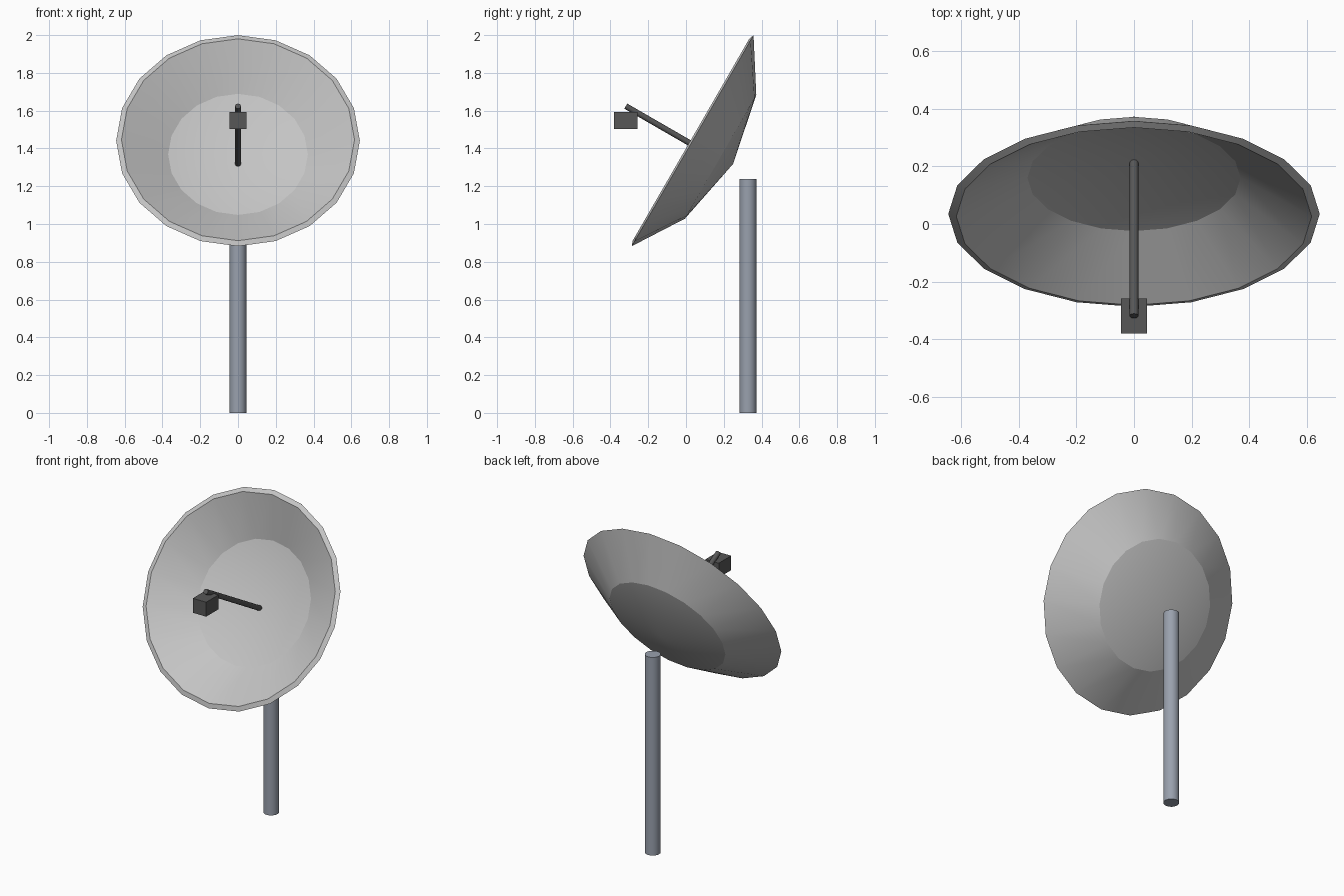
import bpy, bmesh, math
from mathutils import Vector, Matrix

if "Cube" in bpy.data.objects:
    bpy.data.objects.remove(bpy.data.objects["Cube"])


def material(name, rgb):
    m = bpy.data.materials.new(name)
    m.diffuse_color = (*rgb, 1.0)
    m.use_nodes = True
    m.node_tree.nodes["Principled BSDF"].inputs["Base Color"].default_value = m.diffuse_color
    return m


DISH = material("light grey", (0.55, 0.55, 0.55))
POLE = material("blue grey metal", (0.32, 0.355, 0.42))
DARK = material("charcoal", (0.095, 0.095, 0.095))


def add_object(name, bm, mat, smooth_angle=None):
    bmesh.ops.recalc_face_normals(bm, faces=bm.faces)
    mesh = bpy.data.meshes.new(name)
    bm.to_mesh(mesh)
    bm.free()
    mesh.materials.append(mat)
    ob = bpy.data.objects.new(name, mesh)
    bpy.context.collection.objects.link(ob)
    if smooth_angle:
        bpy.ops.object.select_all(action='DESELECT')
        ob.select_set(True)
        bpy.context.view_layer.objects.active = ob
        bpy.ops.object.shade_smooth_by_angle(angle=math.radians(smooth_angle))
    return ob


def cylinder(name, start, end, radius, sides, mat):
    start, end = Vector(start), Vector(end)
    axis = end - start
    turn = axis.to_track_quat('Z', 'Y').to_matrix().to_4x4()
    bm = bmesh.new()
    bmesh.ops.create_cone(bm, cap_ends=True, segments=sides, radius1=radius,
                          radius2=radius, depth=axis.length,
                          matrix=Matrix.Translation((start + end) / 2) @ turn)
    return add_object(name, bm, mat, 50)


# Dish: closed shell turned around its axis, then tilted 30 degrees upward
SIDES = 20
profile = [(0, -0.247), (0.378, -0.171), (0.645, 0.0),
           (0.617, 0.010), (0.37, -0.145), (0, -0.22)]  # (radius, axial)
bm = bmesh.new()
rings = []
for r, h in profile:
    if r == 0:
        rings.append([bm.verts.new((0, 0, h))] * SIDES)
    else:
        rings.append([bm.verts.new((r * math.cos(2 * math.pi * i / SIDES),
                                    r * math.sin(2 * math.pi * i / SIDES), h))
                      for i in range(SIDES)])
for a, b in zip(rings, rings[1:]):
    for i in range(SIDES):
        j = (i + 1) % SIDES
        corners = list(dict.fromkeys((a[i], a[j], b[j], b[i])))
        bm.faces.new(corners)
tilt = Matrix.Translation((0, 0.035, 1.441)) @ Matrix.Rotation(math.radians(60), 4, 'X')
bm.transform(tilt)
add_object("dish", bm, DISH, 17)

# Support mast
cylinder("mast", (0, 0.328, 0), (0, 0.328, 1.237), 0.045, 24, POLE)

# Feed arm, parallel to the dish axis
cylinder("feed_arm", (0, 0.222, 1.312), (0, -0.319, 1.624), 0.0155, 12, DARK)

# Receiver box below the arm tip
bm = bmesh.new()
bmesh.ops.create_cube(bm, size=1, matrix=Matrix.Translation((0, -0.319, 1.548))
                      @ Matrix.Diagonal((0.092, 0.122, 0.09, 1)))
add_object("receiver_box", bm, DARK)
